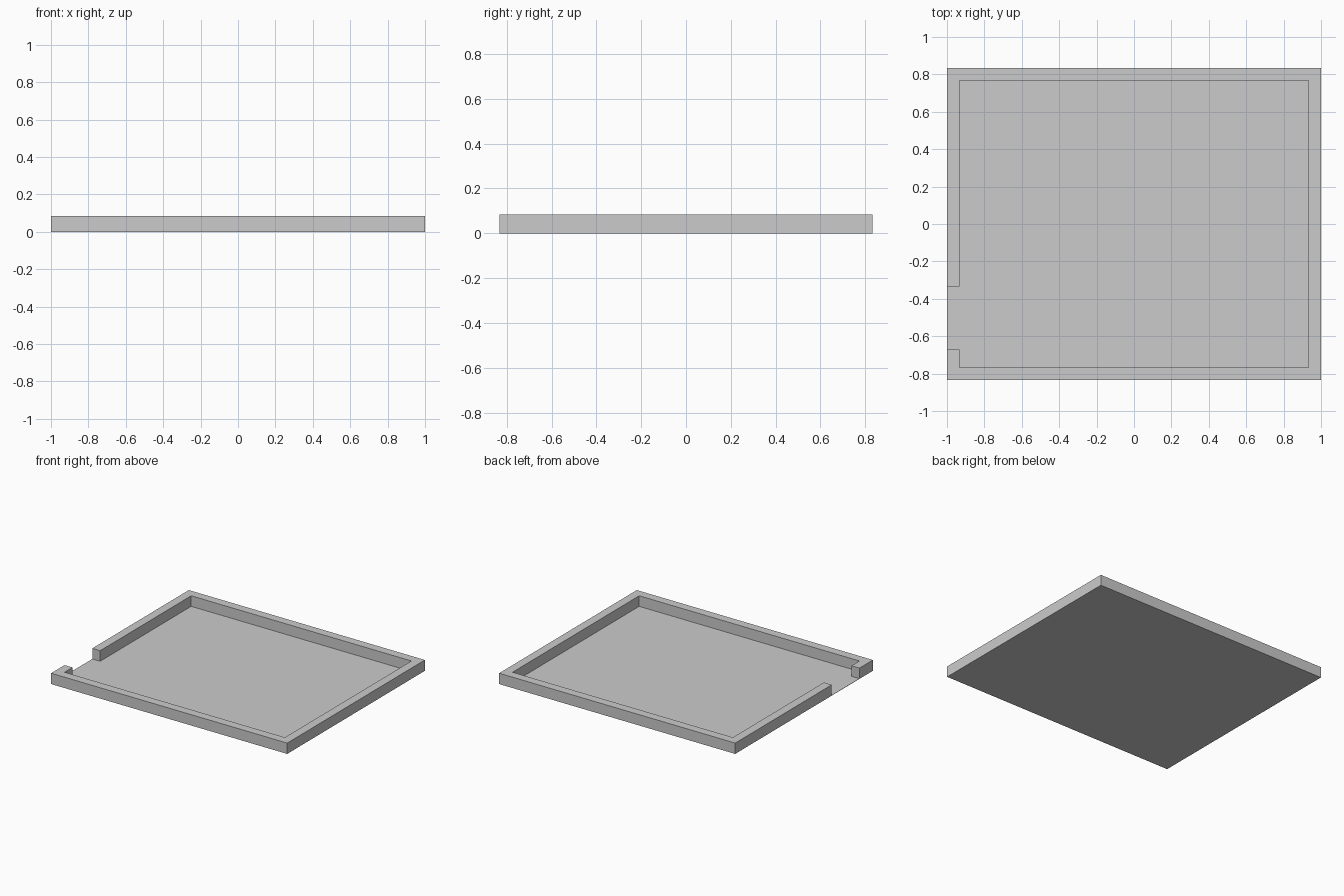
import bpy, bmesh

if "Cube" in bpy.data.objects:
    bpy.data.objects.remove(bpy.data.objects["Cube"])

W, D, H = 1.0, 0.833, 0.083      # half width, half depth, wall height
T = 0.067                        # wall thickness
FLOOR = 0.002                    # very thin floor sheet
GAP_LOW, GAP_HIGH = -0.67, -0.335  # opening in the left wall


def extrude_outline(name, outline, z0, z1):
    """Closed prism from a counter-clockwise outline."""
    bm = bmesh.new()
    face = bm.faces.new([bm.verts.new((x, y, z0)) for x, y in outline])
    ext = bmesh.ops.extrude_face_region(bm, geom=[face], use_keep_orig=True)
    top = [g for g in ext["geom"] if isinstance(g, bmesh.types.BMVert)]
    bmesh.ops.translate(bm, verts=top, vec=(0, 0, z1 - z0))
    bmesh.ops.recalc_face_normals(bm, faces=bm.faces[:])
    mesh = bpy.data.meshes.new(name)
    bm.to_mesh(mesh)
    bm.free()
    obj = bpy.data.objects.new(name, mesh)
    bpy.context.collection.objects.link(obj)
    return obj


# Floor sheet
extrude_outline("floor", [(-W, -D), (W, -D), (W, D), (-W, D)], 0, FLOOR)

# Perimeter wall, one continuous run from one side of the opening to the other
ix, iy = W - T, D - T
extrude_outline("perimeter_wall", [
    (-W, GAP_LOW), (-W, -D), (W, -D), (W, D), (-W, D), (-W, GAP_HIGH),
    (-ix, GAP_HIGH), (-ix, iy), (ix, iy), (ix, -iy), (-ix, -iy), (-ix, GAP_LOW),
], FLOOR, H)
